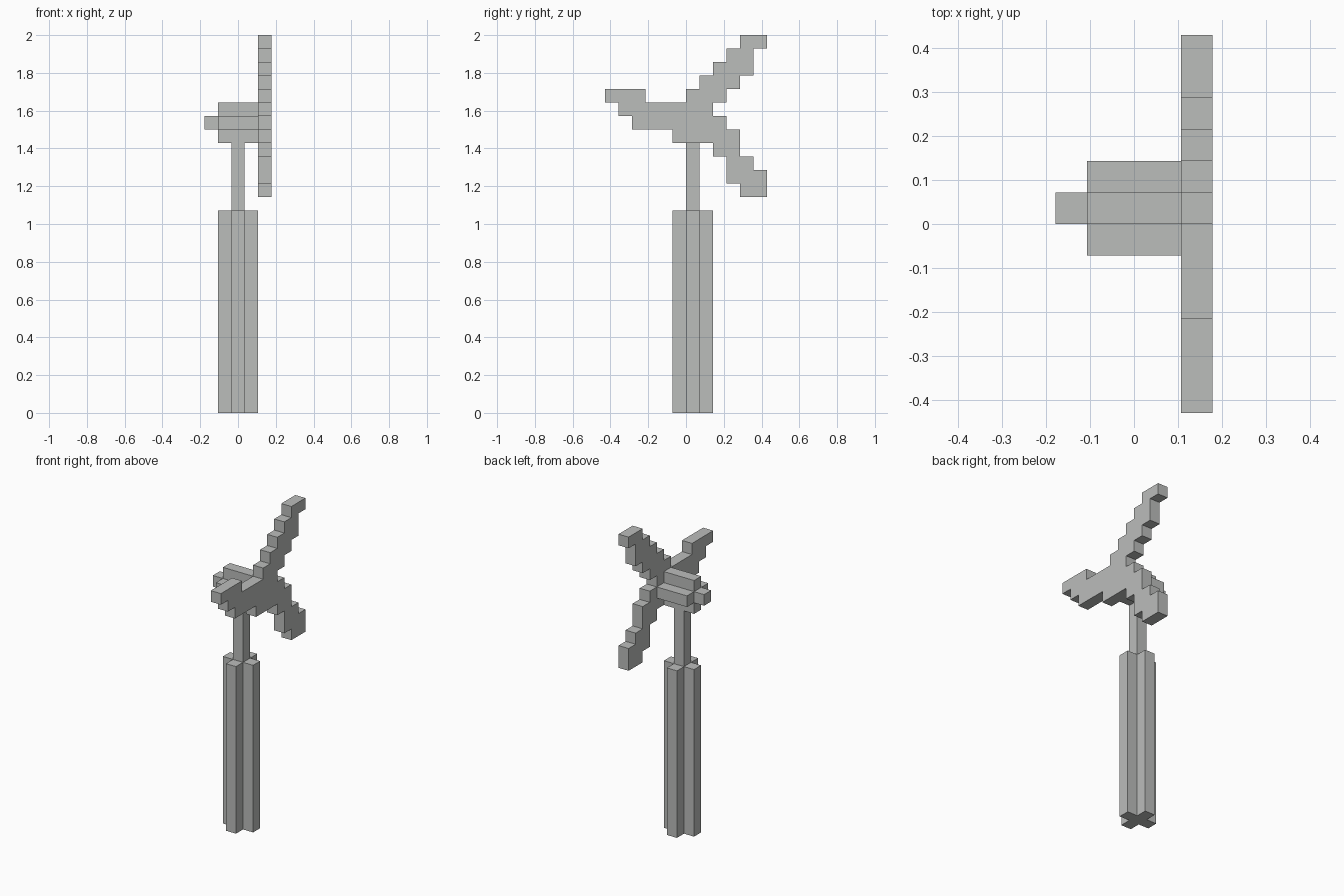
import bpy
import bmesh
from mathutils import Vector

# Block size and grid origin
UNIT = 2 / 28
ORIGIN = Vector((-2.5, -6, 0))

if "Cube" in bpy.data.objects:
    bpy.data.objects.remove(bpy.data.objects["Cube"])

grey = bpy.data.materials.new("plain grey")
grey.use_nodes = True
grey.diffuse_color = (0.5, 0.51, 0.5, 1)
grey.node_tree.nodes["Principled BSDF"].inputs["Base Color"].default_value = grey.diffuse_color


def prism(name, axis, start, moves, low, high):
    """Walk alternating sideways/upward block steps, then extrude along the axis."""
    u, v = start
    outline = [(u, v)]
    for i, step in enumerate(moves[:-1]):
        if i % 2 == 0:
            u += step
        else:
            v += step
        outline.append((u, v))

    bm = bmesh.new()
    verts = []
    for u, v in outline:
        point = Vector((low, u, v)) if axis == "x" else Vector((u, v, low))
        verts.append(bm.verts.new((point + ORIGIN) * UNIT))
    face = bm.faces.new(verts)
    shift = Vector((1, 0, 0)) if axis == "x" else Vector((0, 0, 1))
    result = bmesh.ops.extrude_face_region(bm, geom=[face], use_keep_orig=True)
    moved = [g for g in result["geom"] if isinstance(g, bmesh.types.BMVert)]
    bmesh.ops.translate(bm, verts=moved, vec=shift * (high - low) * UNIT)
    bmesh.ops.recalc_face_normals(bm, faces=bm.faces)

    mesh = bpy.data.meshes.new(name)
    bm.to_mesh(mesh)
    bm.free()
    mesh.materials.append(grey)
    obj = bpy.data.objects.new(name, mesh)
    bpy.context.collection.objects.link(obj)
    return obj


SQUARE = [1, 1, -1, -1]
PLUS = [1, 1, 1, 1, -1, 1, -1, -1, -1, -1, 1, -1]

# Stepped outline of the three blades: lower, upper, then front
ROTOR = [2, 2, -1, 1, -1, 2, -1, 1, -1, 1,
         1, 1, 1, 1, 1, 2, 1, 1, -2, -1, -1, -1, -1, -1, -1, -1, -1, -1,
         -3, 1, -3, -1, 1, -1, 1, -1, 3, -1, 3, -1, 1, -2, 1, -1]

# Tower and mast
prism("tower_base", "z", (2, 5), PLUS, 0, 15)
prism("tower_mast", "z", (2, 6), SQUARE, 15, 20)

# Turbine housing and rear stub
prism("turbine_housing", "x", (6, 20), PLUS, 1, 4)
prism("rear_stub", "x", (6, 21), SQUARE, 0, 1)

# Rotor
prism("rotor_blades", "x", (10, 16), ROTOR, 4, 5)
